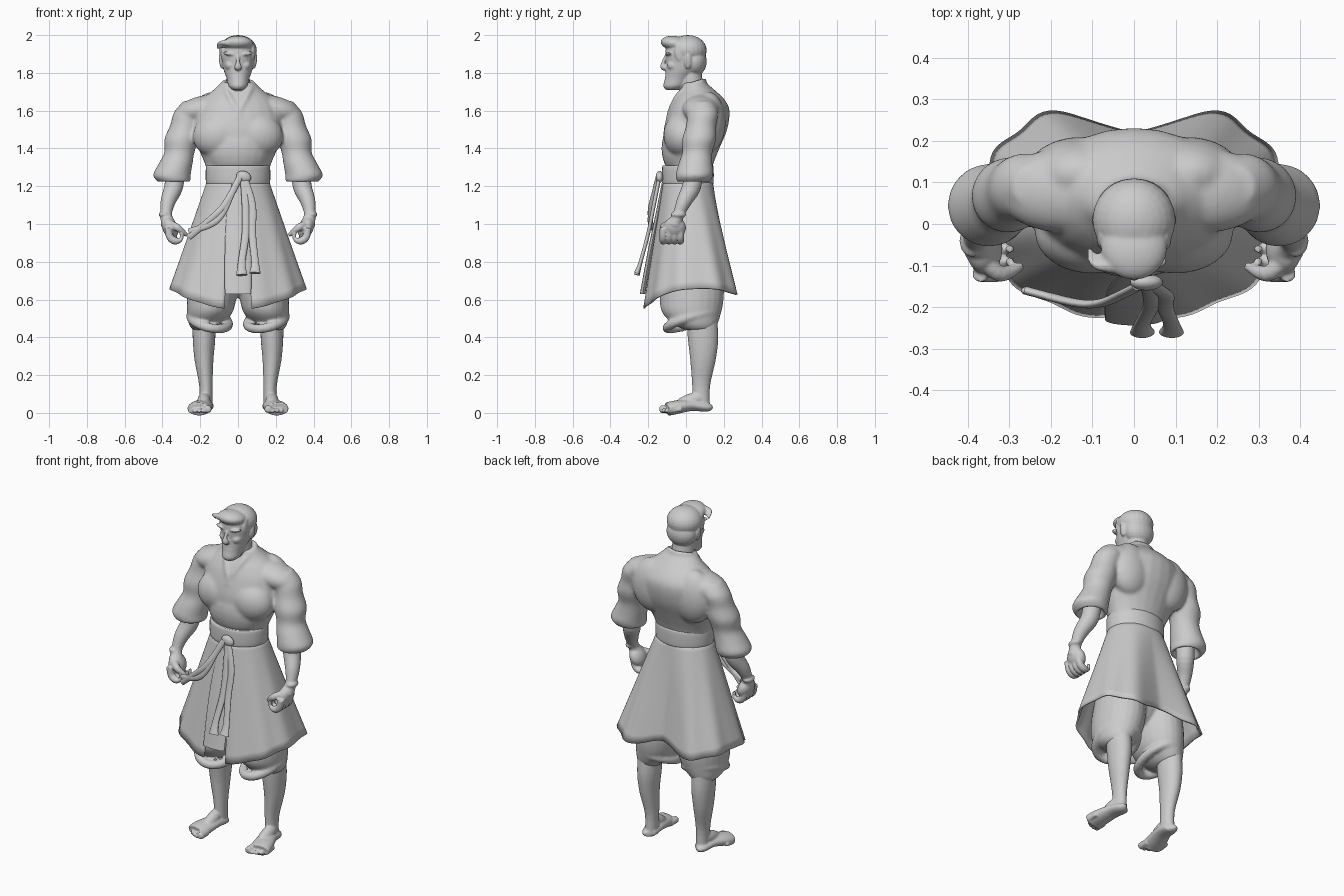
import bpy, bmesh, math
from mathutils import Vector, Matrix

if "Cube" in bpy.data.objects:
    bpy.data.objects.remove(bpy.data.objects["Cube"])

tone = (.6, .6, .6, 1)
grey = bpy.data.materials.new("plain_grey")
grey.use_nodes = True
grey.diffuse_color = tone
grey.node_tree.nodes["Principled BSDF"].inputs["Base Color"].default_value = tone
X, Y, Z = Matrix.Identity(3)


def spline(points, steps=4):
    """Catmull-Rom samples through points of any length."""
    samples, last = [], len(points) - 1
    for i in range(last):
        before, start, end, after = (points[max(0, min(last, i + k))] for k in (-1, 0, 1, 2))
        for step in range(steps):
            t = step / steps
            samples.append([q + t / 2 * (r - p + t * (2 * p - 5 * q + 4 * r - s + t * (3 * (q - r) + s - p)))
                            for p, q, r, s in zip(before, start, end, after)])
    return samples + [points[last]]


def tube(bm, points, squash=1, level=False, both=False, across=X, sides=24):
    """Loft ellipses through (x, y, z, radius); level keeps the rings horizontal."""
    rows = spline(points)
    centres = [Vector(row[:3]) for row in rows]
    for mirror in ((1, -1) if both else (1,)):
        rings = []
        for i, (centre, row) in enumerate(zip(centres, rows)):
            following = centres[min(i + 1, len(rows) - 1)]
            along = Z if level else (following - centres[max(i - 1, 0)]).normalized()
            u = (across - along * across.dot(along)).normalized() * row[3]
            v = along.cross(u) * squash
            ring = []
            for k in range(sides):
                angle = math.tau * k / sides
                p = centre + u * math.cos(angle) + v * math.sin(angle)
                ring.append(bm.verts.new((p.x * mirror, p.y, p.z)))
            rings.append(ring)
        for low, high in zip(rings, rings[1:]):
            for k in range(sides):
                bm.faces.new((low[k - 1], low[k], high[k], high[k - 1]))
        bm.faces.new(rings[0])
        bm.faces.new(rings[-1])


def blob(bm, centre, size, both=False, turn=0, pitch=0):
    """Ellipsoid turned about y and pitched about x, with a mirrored twin when both is set."""
    for mirror in ((1, -1) if both else (1,)):
        place = Matrix.Translation((centre[0] * mirror, centre[1], centre[2]))
        spin = Matrix.Rotation(turn * mirror, 4, 'Y') @ Matrix.Rotation(pitch, 4, 'X')
        bmesh.ops.create_uvsphere(bm, u_segments=24, v_segments=14, radius=1,
                                  matrix=place @ spin @ Matrix.Diagonal((*size, 1)))


def make(name, bm, voxel=0, smooth=3):
    """Turn the mesh into an object, fusing its volumes when voxel is set."""
    bmesh.ops.recalc_face_normals(bm, faces=bm.faces)
    mesh = bpy.data.meshes.new(name)
    bm.to_mesh(mesh)
    bm.free()
    mesh.materials.append(grey)
    part = bpy.data.objects.new(name, mesh)
    bpy.context.collection.objects.link(part)
    if voxel:
        fuse = part.modifiers.new("fuse", 'REMESH')
        fuse.mode, fuse.voxel_size, fuse.use_smooth_shade = 'VOXEL', voxel, True
        part.modifiers.new("soften", 'SMOOTH').iterations = smooth
    else:
        bpy.ops.object.select_all(action='DESELECT')
        part.select_set(True)
        bpy.context.view_layer.objects.active = part
        bpy.ops.object.shade_smooth_by_angle(angle=math.radians(50))
    return part


# jacket: torso, chest, shoulder and back muscles, wide sleeves with hollow ends
jacket = bmesh.new()
tube(jacket, [(0, .01, 1.2, .16), (0, .02, 1.3, .17), (0, .03, 1.4, .21), (0, .05, 1.5, .24), (0, .07, 1.6, .23),
              (0, .07, 1.66, .19), (0, .06, 1.71, .13), (0, .04, 1.75, .09)], squash=.7, level=True)
blob(jacket, centre=(0, 0, 1.4), size=(.18, .13, .17))
blob(jacket, centre=(.1, -.02, 1.47), size=(.14, .1, .12), both=True, turn=.15)
blob(jacket, centre=(.13, .12, 1.54), size=(.13, .09, .16), both=True)
blob(jacket, centre=(.18, .08, 1.61), size=(.15, .1, .07), both=True, turn=.2)
tube(jacket, [(.24, .09, 1.65, .05), (.26, .09, 1.59, .08), (.28, .08, 1.52, .08), (.3, .07, 1.45, .09),
              (.31, .06, 1.38, .08), (.33, .05, 1.32, .09), (.35, .045, 1.26, .1), (.34, .04, 1.23, .09),
              (.34, .04, 1.22, .08), (.34, .04, 1.23, .07), (.34, .04, 1.29, .04)], level=True, both=True)
# collar bands wrapping the neck and crossing on the chest
tube(jacket, [(0, .1, 1.75, .02), (.06, .08, 1.75, .02), (.08, .03, 1.73, .02), (.06, -.03, 1.69, .02),
              (.03, -.07, 1.63, .02), (0, -.09, 1.57, .02), (-.02, -.1, 1.53, .01)],
     squash=.6, both=True, across=Z)
make("jacket", jacket, voxel=.008, smooth=12)

# head and neck with face features
head = bmesh.new()
tube(head, [(0, -.07, 1.71, .03), (0, -.06, 1.73, .05), (0, -.04, 1.77, .06), (0, -.01, 1.83, .08),
            (0, 0, 1.92, .09), (0, 0, 1.97, .07), (0, 0, 1.99, .04)], squash=1.2, level=True)
tube(head, [(0, .04, 1.6, .07), (0, .02, 1.82, .06)], level=True)
tube(head, [(0, -.1, 1.9, .01), (0, -.12, 1.86, .01), (0, -.12, 1.83, .02), (0, -.1, 1.82, .01)], squash=.8)
blob(head, centre=(.04, -.09, 1.9), size=(.04, .02, .01), both=True, turn=-.15)
blob(head, centre=(.04, -.06, 1.84), size=(.03, .04, .03), both=True)
for lip in (1.78, 1.77):
    blob(head, centre=(0, -.1, lip), size=(.03, .01, .006))
blob(head, centre=(0, -.08, 1.73), size=(.03, .03, .02))
blob(head, centre=(.09, .01, 1.86), size=(.01, .02, .04), both=True, turn=.15)
# short swept hair with a stray front lock
blob(head, centre=(0, .01, 1.92), size=(.1, .1, .08))
blob(head, centre=(0, -.055, 1.955), size=(.08, .08, .04), pitch=-.15)
blob(head, centre=(0, .04, 1.86), size=(.09, .07, .08))
blob(head, centre=(.08, -.03, 1.91), size=(.01, .03, .05), both=True)
for k in range(3):
    drop = k / 100
    tube(head, [(-.05, drop - .1, 1.96, .02), (-.09, drop - .1, 1.96 - drop, .01),
                (-.11, drop - .08, 1.95 - drop, .005)], across=Y, sides=12)
make("head", head, voxel=.005)

# forearms and half-closed hands
arms = bmesh.new()
tube(arms, [(.33, .04, 1.3, .05), (.34, .03, 1.2, .05), (.37, -.01, 1.12, .04),
            (.38, -.04, 1.05, .03), (.37, -.06, 1, .04)], both=True)
blob(arms, centre=(.39, -.04, 1.05), size=(.03, .04, .02), both=True)
blob(arms, centre=(.36, -.06, .98), size=(.04, .06, .06), both=True, turn=.4)
for k in range(4):
    y = k * .03 - .12
    tube(arms, [(.37, y, .98, .02), (.36, y, .93, .02), (.33, y, .91, .02), (.3, y, .92, .01),
                (.3, y, .95, .01)], both=True, across=Y, sides=12)
tube(arms, [(.36, -.09, 1, .02), (.32, -.12, .98, .02), (.27, -.1, .94, .01)], both=True, across=Y, sides=12)
make("arms_and_hands", arms, voxel=.005, smooth=3)

# belt and its knot
belt = bmesh.new()
tube(belt, [(0, .01, 1.21, .16), (0, .01, 1.22, .17), (0, .01, 1.3, .17), (0, .01, 1.31, .16)],
     squash=.8, level=True, sides=40)
blob(belt, centre=(.03, -.14, 1.25), size=(.04, .02, .03), turn=.3)
make("belt", belt)

# hanging belt ends: two blown sideways, two dropping down
ends = bmesh.new()
for sag in (0, .03):
    tube(ends, [(.01, -.15, 1.25, .01), (-.03, -.17, 1.17, .01), (-.08, -.19, 1.09 - sag, .01),
                (-.14, -.19, 1.03 - sag, .01), (-.26, -.16, .93 + sag, .01)], squash=1.7, across=Y)
for x, tip in ((.02, .73), (.09, .74)):
    tube(ends, [(.03, -.14, 1.25, .02), (x / 2 + .03, -.17, 1.1, .02), (x / 2 + .03, -.2, .95, .02),
                (x, -.24, .8, .02), (x, -.26, tip, .03)], squash=.5)
make("belt_ends", ends)

# coat skirt: the waist ellipse widens into a lobed, folded hem, open in front
skirt = bmesh.new()
rows, columns = 14, 60
for mirror in (1, -1):
    grid = []
    for i in range(rows + 1):
        t = i / rows
        line = []
        for k in range(columns + 1):
            f = k / columns
            angle = .2 + (math.pi - .2) * f
            side, front = math.sin(angle), math.cos(angle)
            waist = Vector((.16 * side, .01 - .13 * front, 1.24))
            valley = math.exp(-(8 * (1 - f)) ** 2)
            hem = Vector((.36 * side, .04 - .27 * math.copysign(abs(front) ** .75, front) - .09 * valley,
                          .55 + .08 * side ** 2 + .06 * (f + valley)))
            p = waist.lerp(hem, t)
            fold = 1 + .02 * t * math.sin(f * 34)
            line.append(skirt.verts.new((mirror * p.x * fold, p.y * fold, p.z)))
        grid.append(line)
    for upper, lower in zip(grid, grid[1:]):
        for k in range(columns):
            skirt.faces.new((upper[k], upper[k + 1], lower[k + 1], lower[k]))
bmesh.ops.remove_doubles(skirt, verts=skirt.verts, dist=.0005)
cloth = make("coat_skirt", skirt).modifiers.new("cloth", 'SOLIDIFY')
cloth.thickness = .01

# narrow front flap between the skirt edges
flap = bmesh.new()
tube(flap, [(0, -.12, 1.23, .03), (0, -.15, 1.05, .06), (0, -.19, .85, .07), (0, -.23, .63, .07)],
     squash=.2, level=True)
make("front_flap", flap)

# baggy trousers gathered below the knee, with a slanting fold
trousers = bmesh.new()
blob(trousers, centre=(0, .03, .85), size=(.2, .15, .24))
tube(trousers, [(.11, .03, .85, .12), (.13, .03, .7, .13), (.14, .03, .6, .13), (.15, .03, .53, .12),
                (.17, .05, .47, .09), (.18, .07, .44, .06)], squash=1.3, level=True, both=True)
loop = []
for k in range(17):
    c, s = math.cos(math.tau * k / 16), math.sin(math.tau * k / 16)
    loop.append((.15 + .1 * c, .03 + .13 * s, .49 + .04 * s + .02 * c, .025))
tube(trousers, loop, both=True, across=Z, sides=12)
make("trousers", trousers, voxel=.008, smooth=6)

# bare calves and feet, turned slightly outward
legs = bmesh.new()
tube(legs, [(.18, .08, .54, .06), (.18, .09, .4, .06), (.18, .09, .28, .05), (.17, .08, .14, .035),
            (.17, .08, .02, .035)], squash=1.35, level=True, both=True)
tube(legs, [(.16, .13, .03, .02), (.17, .11, .03, .04), (.18, .03, .04, .05), (.2, -.05, .03, .06),
            (.21, -.1, .02, .06)], squash=.6, both=True)
blob(legs, centre=(.18, .02, .06), size=(.035, .09, .04), both=True, pitch=.35)
for k in range(5):
    x, y = .16 + k * .023, k * k * .003 - .13
    toe = .012 if k else .02
    tube(legs, [(x, y + .06, .02, toe), (x, y, toe, toe), (x, y - .01, toe, toe / 2)], both=True, sides=12)
make("legs_and_feet", legs, voxel=.005, smooth=4)
